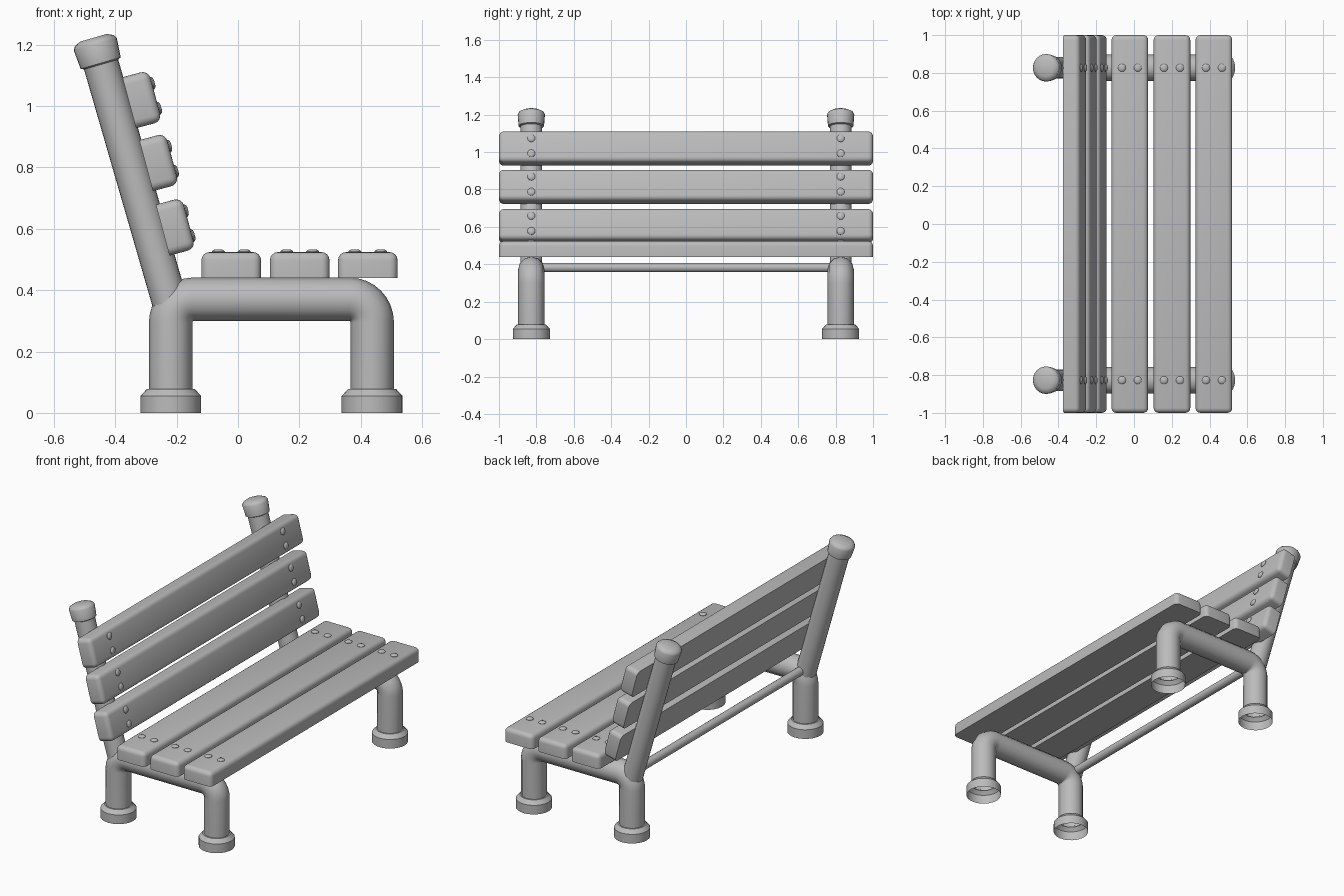
import bpy
import bmesh
from math import radians, sin, cos, pi, atan2
from mathutils import Matrix, Vector

cube = bpy.data.objects.get("Cube")
if cube:
    bpy.data.objects.remove(cube, do_unlink=True)

grey = bpy.data.materials.new("plain grey")
grey.use_nodes = True
grey.diffuse_color = (0.5, 0.5, 0.5, 1)
grey.node_tree.nodes["Principled BSDF"].inputs["Base Color"].default_value = (0.5, 0.5, 0.5, 1)


def smooth(obj, angle=35):
    bpy.ops.object.select_all(action='DESELECT')
    obj.select_set(True)
    bpy.context.view_layer.objects.active = obj
    bpy.ops.object.shade_smooth_by_angle(angle=radians(angle))


def add_mesh(name, bm, matrix):
    mesh = bpy.data.meshes.new(name)
    bm.to_mesh(mesh)
    bm.free()
    mesh.materials.append(grey)
    obj = bpy.data.objects.new(name, mesh)
    bpy.context.collection.objects.link(obj)
    obj.matrix_world = matrix
    smooth(obj)
    return obj


def lathe(name, profile, matrix, sides=24, close_top=False):
    """Turn (radius, height) pairs, listed bottom to top, about local z."""
    bm = bmesh.new()
    rings = [[bm.verts.new((r * cos(2 * pi * i / sides), r * sin(2 * pi * i / sides), h))
              for i in range(sides)] for r, h in profile]
    for low, high in zip(rings, rings[1:]):
        for i in range(sides):
            j = (i + 1) % sides
            bm.faces.new((low[i], low[j], high[j], high[i]))
    if close_top:
        bm.faces.new(rings[-1])
    return add_mesh(name, bm, matrix)


def slat(name, width, thick, matrix):
    """Board along y with every edge rounded except around its underside."""
    bm = bmesh.new()
    bmesh.ops.create_cube(bm, size=1)
    bmesh.ops.scale(bm, vec=(width, 2, thick), verts=bm.verts)
    edges = [e for e in bm.edges if any(v.co.z > 0 for v in e.verts)]
    bmesh.ops.bevel(bm, geom=edges, offset=0.026, segments=4, profile=0.5, affect='EDGES')
    add_mesh(name, bm, matrix)
    # Two domed bolt heads over each frame
    for y in (-FRAME_Y, FRAME_Y):
        for x in (-0.042, 0.042):
            lathe(name + "_bolt", [(0.021, -0.005), (0.021, 0.002), (0.016, 0.007), (0.008, 0.009)],
                  matrix @ Matrix.Translation((x, y, thick / 2)), 12, True)


FRAME_Y = 0.827
BACK_X, FRONT_X, RAIL_Z = -0.219, 0.437, 0.37
TUBE, BEND = 0.071, 0.074


def frame_tube(y):
    """Bent pipe forming back leg, seat support and front leg."""
    points = [(BACK_X, 0.07)]
    for cx, start, end in ((BACK_X + BEND, pi, pi / 2), (FRONT_X - BEND, pi / 2, 0)):
        for i in range(9):
            a = start + (end - start) * i / 8
            points.append((cx + BEND * cos(a), RAIL_Z - BEND + BEND * sin(a)))
    points.append((FRONT_X, 0.07))
    curve = bpy.data.curves.new("frame_tube", 'CURVE')
    curve.dimensions = '3D'
    curve.bevel_depth = TUBE
    curve.bevel_resolution = 4
    spline = curve.splines.new('POLY')
    spline.points.add(len(points) - 1)
    for p, (x, z) in zip(spline.points, points):
        p.co = (x, y, z, 1)
    curve.materials.append(grey)
    obj = bpy.data.objects.new("frame_tube", curve)
    bpy.context.collection.objects.link(obj)
    bpy.ops.object.select_all(action='DESELECT')
    obj.select_set(True)
    bpy.context.view_layer.objects.active = obj
    bpy.ops.object.convert(target='MESH')
    smooth(bpy.context.view_layer.objects.active)


# End frames with feet, leaning posts and post caps
post_base, post_top = Vector((-0.222, 0, 0.36)), Vector((-0.459, 0, 1.18))
lean = post_top - post_base
tilt = Matrix.Rotation(atan2(lean.x, lean.z), 4, 'Y')
for y in (-FRAME_Y, FRAME_Y):
    frame_tube(y)
    for x, part in ((BACK_X, "back_foot"), (FRONT_X, "front_foot")):
        lathe(part, [(0.099, 0), (0.099, 0.055), (0.078, 0.078), (0.07, 0.078)],
              Matrix.Translation((x, y, 0)))
    lathe("back_post", [(0.058, 0), (0.058, lean.length)],
          Matrix.Translation(post_base + Vector((0, y, 0))) @ tilt)
    lathe("post_cap", [(0.057, -0.047), (0.068, -0.042), (0.073, 0.022), (0.066, 0.034), (0.045, 0.044)],
          Matrix.Translation(post_top + Vector((0, y, 0))) @ tilt, close_top=True)

# Thin bar joining the back legs
lathe("cross_bar", [(0.025, -FRAME_Y), (0.025, FRAME_Y)],
      Matrix.Translation((BACK_X, 0, 0.383)) @ Matrix.Rotation(pi / 2, 4, 'X'), 16)

# Seat boards
for x in (-0.022, 0.201, 0.423):
    slat("seat_slat", 0.194, 0.084, Matrix.Translation((x, 0, 0.482)))

# Backrest boards, facing forward and leaning with the posts
for x, z in ((-0.203, 0.607), (-0.257, 0.817), (-0.312, 1.022)):
    slat("back_slat", 0.172, 0.088,
         Matrix.Translation((x, 0, z)) @ Matrix.Rotation(radians(75), 4, 'Y'))
